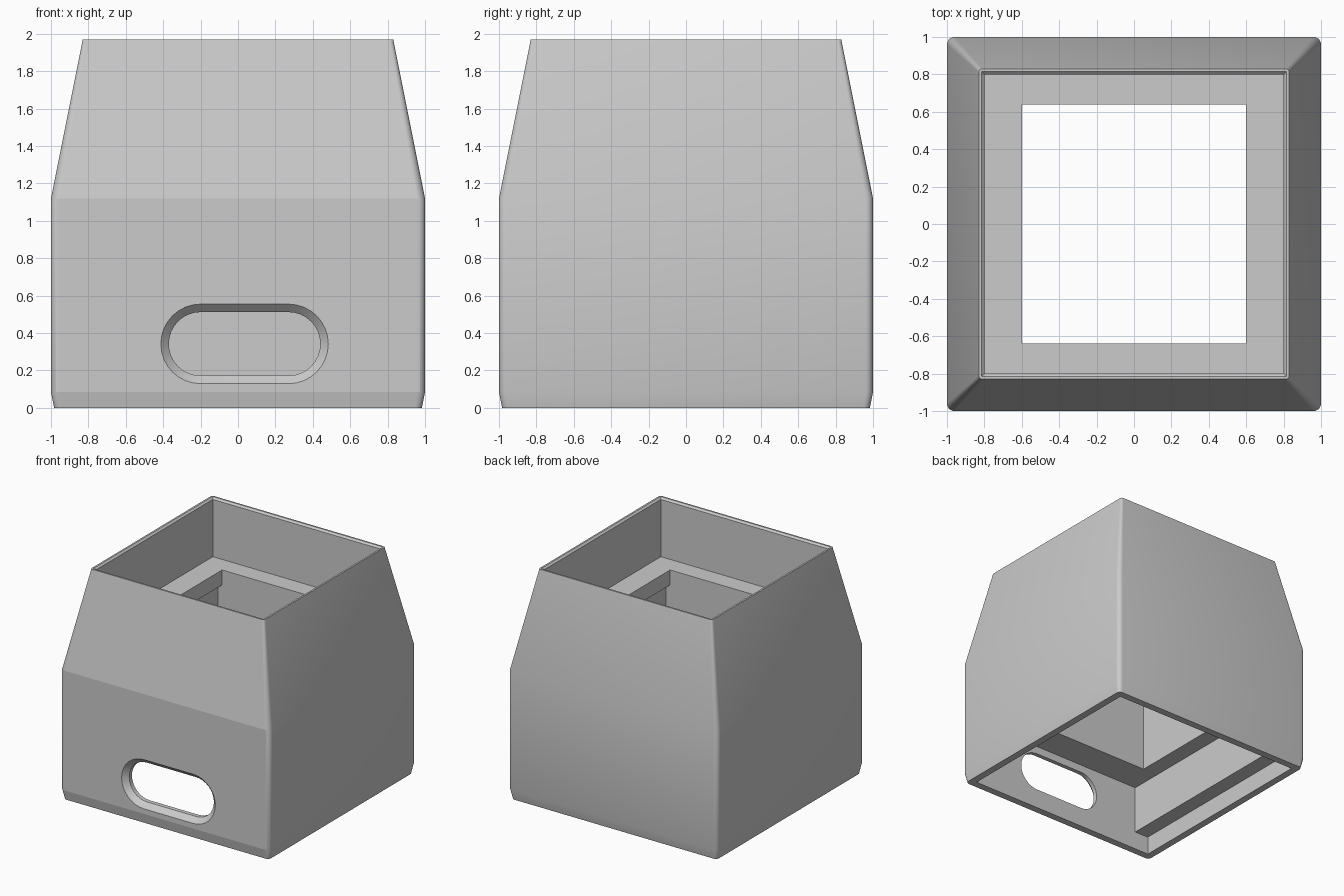
import bpy, bmesh, math
from mathutils import Vector

cube = bpy.data.objects.get("Cube")
if cube:
    bpy.data.objects.remove(cube, do_unlink=True)

grey = bpy.data.materials.new("plain_grey")
grey.use_nodes = True
colour = (0.6, 0.6, 0.6, 1)
grey.diffuse_color = colour
grey.node_tree.nodes["Principled BSDF"].inputs["Base Color"].default_value = colour


def loft(name, rings):
    """Closed solid skinned through rings of equal point count."""
    bm = bmesh.new()
    loops = [[bm.verts.new(p) for p in ring] for ring in rings]
    for a, b in zip(loops, loops[1:]):
        for i in range(len(a)):
            j = (i + 1) % len(a)
            bm.faces.new((a[i], a[j], b[j], b[i]))
    bm.faces.new(loops[0][::-1])
    bm.faces.new(loops[-1])
    bmesh.ops.recalc_face_normals(bm, faces=bm.faces)
    mesh = bpy.data.meshes.new(name)
    bm.to_mesh(mesh)
    bm.free()
    mesh.materials.append(grey)
    obj = bpy.data.objects.new(name, mesh)
    bpy.context.collection.objects.link(obj)
    return obj


def rounded_square(half, radius, z, steps=5):
    pts = []
    for corner in range(4):
        mid = math.radians(45 + 90 * corner)
        cx = math.copysign(half - radius, math.cos(mid))
        cy = math.copysign(half - radius, math.sin(mid))
        for s in range(steps + 1):
            a = math.radians(90 * (corner + s / steps))
            pts.append((cx + radius * math.cos(a), cy + radius * math.sin(a), z))
    return pts


def rect(hx, hy, z):
    return [(hx, hy, z), (-hx, hy, z), (-hx, -hy, z), (hx, -hy, z)]


def slot_ring(radius, y, steps=16):
    pts = []
    for side, start in ((1, -90), (-1, 90)):
        for s in range(steps + 1):
            a = math.radians(start + 180 * s / steps)
            pts.append((0.035 + side * 0.235 + radius * math.cos(a), y,
                        0.342 + radius * math.sin(a)))
    return pts


# Outer housing: slight foot taper, straight body, tapered top
housing = loft("housing", [
    rounded_square(0.983, 0.035, 0),
    rounded_square(1.0, 0.04, 0.085),
    rounded_square(1.0, 0.04, 1.12),
    rounded_square(0.83, 0.02, 1.97)])

# Hollows, from the bottom up, then the front slot with its bevelled lip
cutters = [
    loft("base_cutter", [rect(0.92, 0.92, -0.1), rect(0.92, 0.92, 0.16)]),
    loft("rail_cutter", [rect(0.785, 0.92, -0.1), rect(0.785, 0.92, 0.58)]),
    loft("shaft_cutter", [rect(0.64, 0.64, 0.3), rect(0.64, 0.64, 1.33)]),
    loft("opening_cutter", [rect(0.6, 0.64, 0.9), rect(0.6, 0.64, 1.6)]),
    loft("recess_cutter", [rect(0.8, 0.8, 1.46), rect(0.8, 0.8, 1.955),
                           rect(0.845, 0.845, 2.0)]),
    loft("slot_cutter", [slot_ring(0.2625, -1.05), slot_ring(0.17, -0.957),
                         slot_ring(0.17, -0.8)]),
]
for cutter in cutters:
    cutter.hide_render = True
    mod = housing.modifiers.new(cutter.name, 'BOOLEAN')
    mod.operation = 'DIFFERENCE'
    mod.solver = 'EXACT'
    mod.object = cutter

# Bake the cuts and discard the cutters
graph = bpy.context.evaluated_depsgraph_get()
baked = bpy.data.meshes.new_from_object(housing.evaluated_get(graph))
housing.modifiers.clear()
housing.data = baked
for cutter in cutters:
    bpy.data.objects.remove(cutter, do_unlink=True)

# Smooth shell, with the front panel's creases kept crisp
bpy.ops.object.select_all(action='DESELECT')
housing.select_set(True)
bpy.context.view_layer.objects.active = housing
bpy.ops.object.shade_smooth_by_angle(angle=math.radians(30))
bm = bmesh.new()
bm.from_mesh(housing.data)
for edge in bm.edges:
    if any(f.normal.y < -0.97 and f.calc_center_median().y < -0.85 for f in edge.link_faces):
        edge.smooth = False
bm.to_mesh(housing.data)
bm.free()
